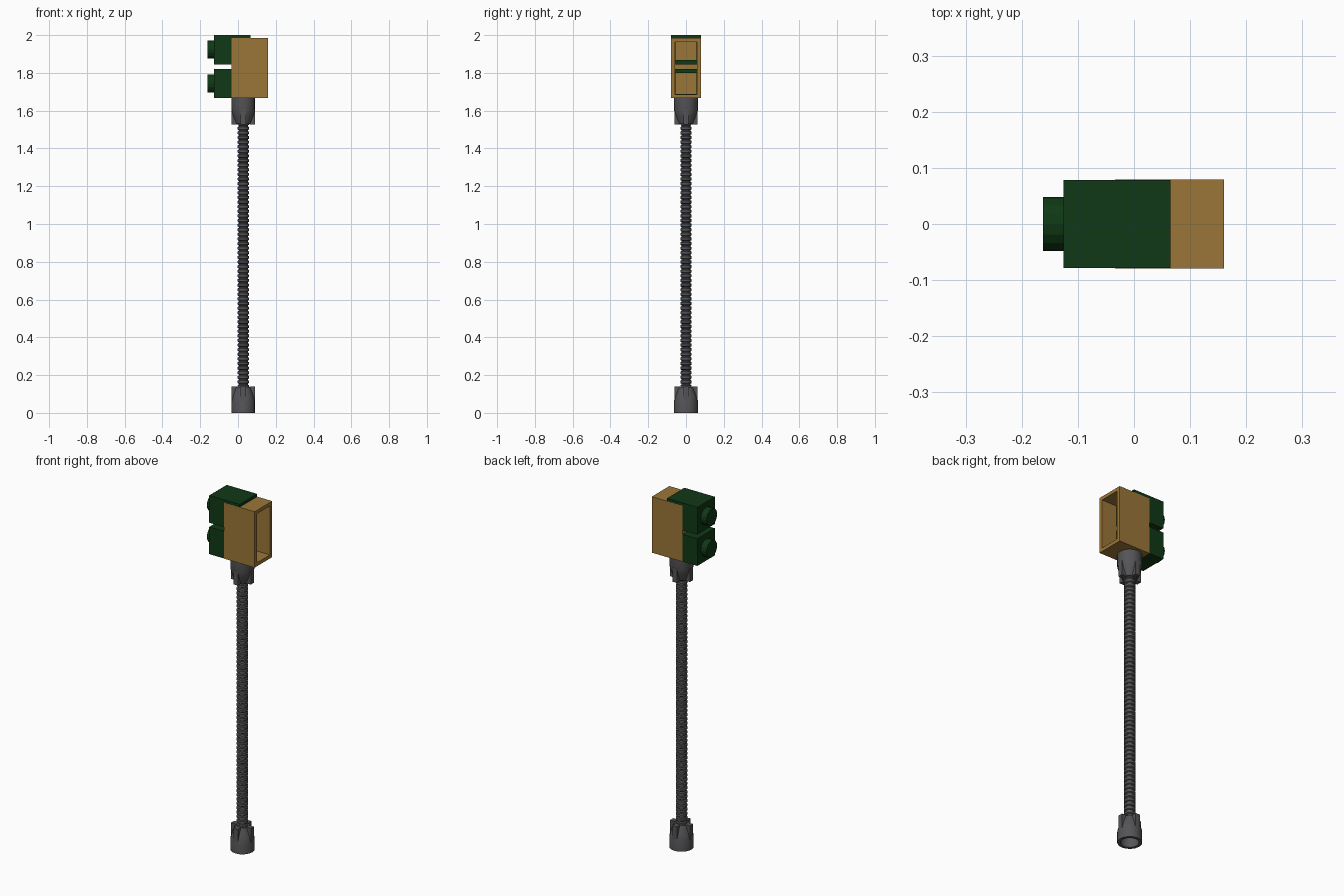
import bpy, bmesh, math
from mathutils import Matrix, Vector

if "Cube" in bpy.data.objects:
    bpy.data.objects.remove(bpy.data.objects["Cube"])

CX = 0.028            # hose axis
TOP = 1.666           # underside of the bricks


def material(name, rgb):
    m = bpy.data.materials.new(name)
    m.diffuse_color = (*rgb, 1)
    m.use_nodes = True
    m.node_tree.nodes["Principled BSDF"].inputs["Base Color"].default_value = m.diffuse_color
    return m


def finish(bm, name, mat=None, smooth=False):
    bmesh.ops.recalc_face_normals(bm, faces=bm.faces[:])
    me = bpy.data.meshes.new(name)
    bm.to_mesh(me)
    bm.free()
    ob = bpy.data.objects.new(name, me)
    bpy.context.collection.objects.link(ob)
    if mat:
        me.materials.append(mat)
    if smooth:
        bpy.context.view_layer.objects.active = ob
        ob.select_set(True)
        bpy.ops.object.shade_smooth_by_angle(angle=math.radians(30))
        ob.select_set(False)
    return ob


def add_lathe(bm, profile, n=16):
    # revolve (radius, z) points about z
    verts = [bm.verts.new((r, 0, z)) for r, z in profile]
    edges = [bm.edges.new(p) for p in zip(verts, verts[1:])]
    bmesh.ops.spin(bm, geom=verts + edges, cent=(0, 0, 0), axis=(0, 0, 1),
                   angle=math.tau, steps=n, use_merge=True)
    bmesh.ops.remove_doubles(bm, verts=bm.verts[:], dist=1e-5)


def add_box(bm, lo, hi, rot=Matrix()):
    lo, hi = Vector(lo), Vector(hi)
    m = rot @ Matrix.Translation((lo + hi) / 2) @ Matrix.Diagonal((*(hi - lo), 1))
    return bmesh.ops.create_cube(bm, size=1, matrix=m)["verts"]


def brick(name, lo, hi, stud_z, wall, mat):
    # box hollowed from its +x end, with round studs on its -x end
    bm = bmesh.new()
    add_box(bm, lo, hi)
    bm.normal_update()
    end = max(bm.faces, key=lambda f: f.calc_center_median().x)
    bmesh.ops.inset_individual(bm, faces=[end], thickness=wall)
    floor = bmesh.ops.extrude_discrete_faces(bm, faces=[end])["faces"][0]
    bmesh.ops.translate(bm, verts=floor.verts[:], vec=(lo[0] + 0.025 - hi[0], 0, 0))
    for z in stud_z:
        bmesh.ops.create_cone(bm, cap_ends=True, segments=16, radius1=0.048,
                              radius2=0.048, depth=0.036,
                              matrix=Matrix.Translation((lo[0] - 0.018, 0, z))
                              @ Matrix.Rotation(math.pi / 2, 4, 'Y'))
    return finish(bm, name, mat)


def hose_end(name, flip):
    bm = bmesh.new()
    # socket, collar and tapered neck
    add_lathe(bm, [(0, 0.085), (0.047, 0.085), (0.047, 0), (0.063, 0),
                   (0.063, 0.065), (0.055, 0.095), (0.038, 0.137), (0, 0.137)])
    # gripping fins
    for i in range(4):
        add_box(bm, (0.032, -0.014, 0.06), (0.062, 0.014, 0.14),
                Matrix.Rotation(i * math.pi / 2, 4, 'Z'))
    if flip:
        bmesh.ops.scale(bm, verts=bm.verts[:], vec=(1, 1, -1))
        bmesh.ops.translate(bm, verts=bm.verts[:], vec=(0, 0, TOP))
    ob = finish(bm, name, smooth=True)
    ob.location.x = CX
    return ob


tan = material("tan", (0.33, 0.18, 0.04))
green = material("dark_green", (0.005, 0.04, 0.008))
grey = material("dark_grey", (0.09, 0.09, 0.095))

# bricks
brick("tan_brick", (-0.034, -0.079, TOP), (0.16, 0.079, 1.984),
      (1.745, 1.905), 0.028, tan)
brick("lower_green_brick", (-0.126, -0.0785, TOP + 0.0005), (0.065, 0.0785, 1.821),
      (1.743,), 0.032, green)
brick("upper_green_brick", (-0.126, -0.0785, 1.845), (0.065, 0.0785, 2.0),
      (1.923,), 0.032, green)

# hose ends
for name, flip in (("lower_hose_end", False), ("upper_hose_end", True)):
    hose_end(name, flip).data.materials.append(grey)

# ribbed hose
ribs, z0, z1 = 58, 0.125, TOP - 0.125
p = (z1 - z0) / ribs
profile = [(0, z0)]
for i in range(ribs):
    z = z0 + i * p
    profile += [(0.024, z), (0.024, z + 0.2 * p), (0.030, z + 0.35 * p), (0.030, z + 0.85 * p)]
profile += [(0.024, z1), (0, z1)]
bm = bmesh.new()
add_lathe(bm, profile)
hose = finish(bm, "ribbed_hose", grey, smooth=True)
hose.location.x = CX
